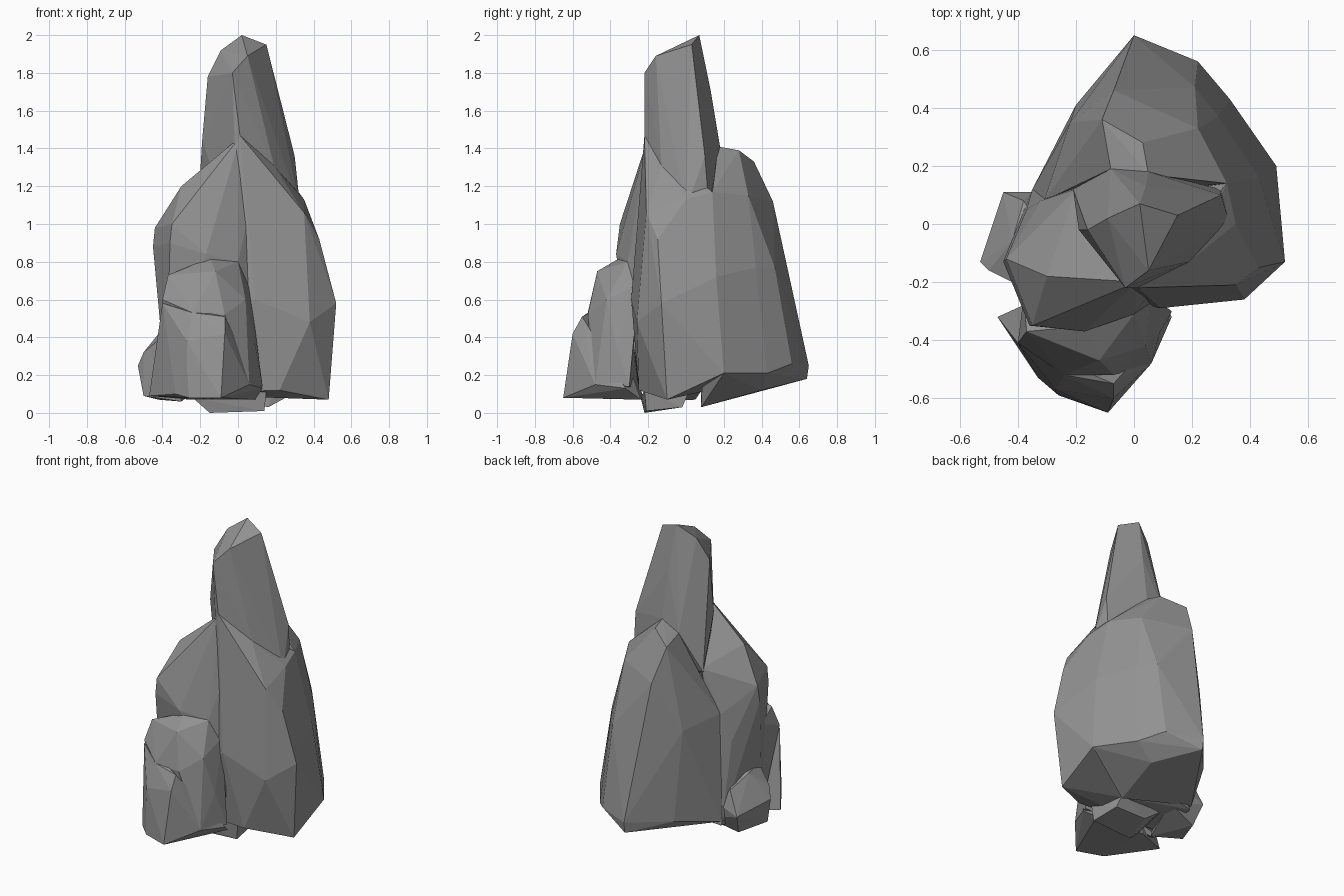
import bpy
import bmesh
from mathutils import Vector

default_cube = bpy.data.objects.get("Cube")
if default_cube:
    bpy.data.objects.remove(default_cube, do_unlink=True)


def make_material(name, colour):
    material = bpy.data.materials.new(name)
    material.use_nodes = True
    material.diffuse_color = colour
    shader = material.node_tree.nodes["Principled BSDF"]
    shader.inputs["Base Color"].default_value = colour
    shader.inputs["Roughness"].default_value = 0.9
    return material


stone_grey = make_material("stone grey", (0.29, 0.29, 0.29, 1))


def make_rock(name, *corner_groups):
    """Wrap a faceted boulder around its corners, given in hundredths."""
    bm = bmesh.new()
    for group in corner_groups:
        for corner in group:
            bm.verts.new(Vector(corner) / 100)
    hull = bmesh.ops.convex_hull(bm, input=bm.verts[:])

    # Remove corners that ended up inside the boulder
    buried = {item for item in hull["geom_interior"] + hull["geom_unused"]
              if isinstance(item, bmesh.types.BMVert)}
    bmesh.ops.delete(bm, geom=list(buried), context="VERTS")

    # Merge nearly coplanar triangles into broad chiselled facets
    bmesh.ops.dissolve_limit(bm, angle_limit=0.06,
                             verts=bm.verts[:], edges=bm.edges[:])
    bmesh.ops.recalc_face_normals(bm, faces=bm.faces[:])

    mesh = bpy.data.meshes.new(name)
    bm.to_mesh(mesh)
    bm.free()
    mesh.materials.append(stone_grey)
    rock = bpy.data.objects.new(name, mesh)
    bpy.context.scene.collection.objects.link(rock)
    return rock


# Tall spire: slanted crown, waist and hidden root
make_rock(
    "spire",
    [(2, 7, 200), (15, 3, 195), (5, -16, 189),
     (-9, 2, 192), (-16, -2, 178), (-3, -22, 180), (4, 13, 171)],
    [(1, -22, 147), (-19, -2, 144), (19, -13, 131),
     (30, 10, 136), (5, 18, 141), (-8, 19, 135)],
    [(-21, 12, 110), (33, 0, 108), (30, 12, 110), (0, -20, 90)],
)

# Broad main body: pointed top, wide belly and narrower foot
make_rock(
    "main_body",
    [(1, -22, 147), (19, -13, 131), (35, 0, 113), (32, 14, 117)],
    [(35, -21, 106), (43, -15, 92), (7, -23, 110), (43, 16, 72)],
    [(52, -13, 58), (38, -26, 48), (9, -29, 60), (-38, -15, 60)],
    [(48, -10, 7), (22, -25, 12), (49, 20, 21),
     (-38, -18, 10), (-34, 12, 12)],
)

# Rear buttress: flat crest, steep sides and undercut base
make_rock(
    "rear_buttress",
    [(5, 17, 141), (3, 28, 139), (-11, 36, 133), (-8, 19, 135)],
    [(32, 14, 117), (22, 33, 115), (-20, 19, 108), (-7, 46, 112)],
    [(29, 37, 77), (21, 47, 77), (-4, 52, 72), (-22, 35, 80),
     (-31, 8, 84), (43, 16, 72)],
    [(49, 20, 21), (33, 43, 21), (22, 56, 26), (0, 65, 25),
     (-20, 41, 22), (-35, 12, 15)],
    [(0, 64, 18), (20, 40, 12), (16, 8, 3)],
)

# Left shoulder bulging forward above the ledge
make_rock(
    "left_shoulder",
    [(1, -20, 146), (-30, -18, 120), (-24, -28, 114), (-20, 12, 112)],
    [(-44, -12, 98), (-45, -13, 88), (-35, -35, 100), (-36, -35, 90)],
    [(-17, -37, 84), (0, -31, 80), (7, -22, 110), (-32, 8, 84)],
    [(-40, -20, 55), (-37, 5, 66), (-41, -4, 57), (10, -27, 30),
     (-38, -25, 12), (-35, 12, 15)],
)

# Front stone: upper slab
make_rock(
    "front_slab",
    [(-15, -35, 82), (0, -31, 80), (-12, -47, 75), (-37, -37, 73)],
    [(-40, -41, 60), (-7, -52, 52), (-24, -52, 53), (4, -42, 60)],
    [(9, -37, 36), (13, -30, 14), (6, -48, 15), (-38, -25, 10),
     (6, -25, 68), (-38, -25, 66)],
)

# Front stone: lower ledge
make_rock(
    "front_ledge",
    [(-40, -41, 58), (-24, -52, 53), (-7, -55, 51), (-32, -50, 48)],
    [(-27, -57, 38), (-7, -60, 42), (-27, -58, 24), (-7, -61, 24)],
    [(-41, -37, 42), (-33, -53, 10), (-26, -59, 8),
     (-9, -65, 8), (-47, -32, 9)],
    [(6, -48, 15), (13, -32, 13), (9, -24, 7), (-25, -22, 7)],
)

# Small boulder leaning on the left flank
make_rock(
    "side_boulder",
    [(-42, -6, 42), (-38, -22, 42), (-30, -5, 42), (-38, 8, 35)],
    [(-53, -13, 25), (-50, -16, 32), (-45, 11, 20), (-35, 11, 24)],
    [(-50, -14, 9), (-42, 5, 7), (-30, -20, 6), (-21, 9, 13)],
)

# Foot stone under the whole formation
make_rock(
    "foot_stone",
    [(-24, -24, 8), (15, -22, 12), (10, 2, 12), (-20, 0, 10)],
    [(-15, -22, 0), (14, -21, 1), (12, -2, 3), (-10, -2, 3)],
)
